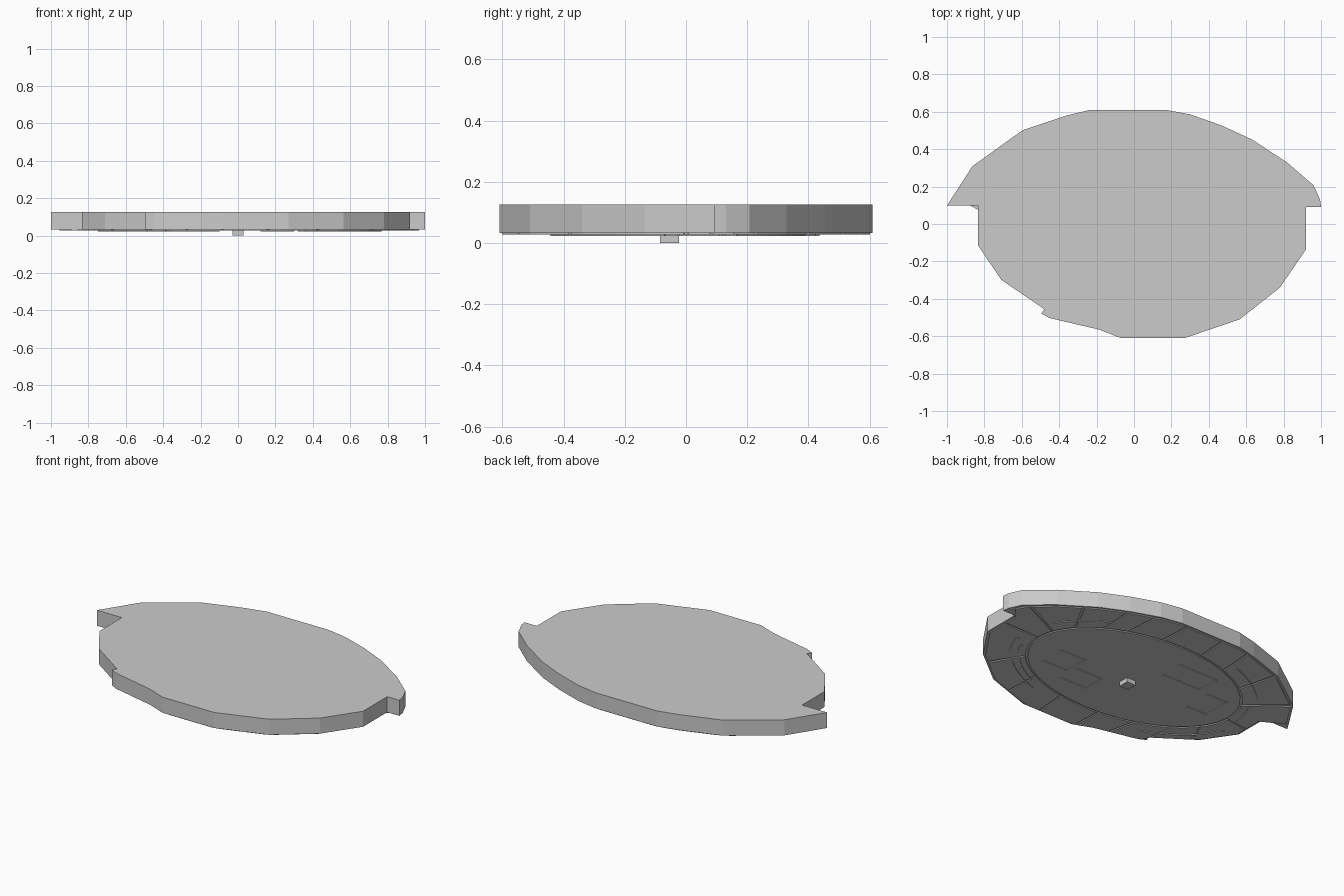
import bpy, bmesh, math
from mathutils import Vector
from mathutils.geometry import intersect_line_line_2d

if "Cube" in bpy.data.objects:
    bpy.data.objects.remove(bpy.data.objects["Cube"])

BOTTOM, SLAB_Z, TOP = 0.027, 0.033, 0.126

OUTLINE = [(-.07, -.61), (.27, -.61), (.565, -.51), (.78, -.34), (.92, -.135),
           (.92, .092), (1, .092), (.995, .13), (.96, .207), (.82, .328),
           (.63, .452), (.47, .526), (.30, .586), (.17, .61), (-.235, .61),
           (-.36, .58), (-.595, .502), (-.865, .308), (-1, .098), (-.835, .098),
           (-.835, -.113), (-.71, -.298), (-.48, -.455), (-.495, -.48),
           (-.45, -.503), (-.185, -.565)]


def add_prism(bm, pts, z0, z1):
    """Extrude a flat outline between two heights."""
    face = bm.faces.new([bm.verts.new((x, y, z0)) for x, y in pts])
    ext = bmesh.ops.extrude_face_region(bm, geom=[face])["geom"]
    verts = [g for g in ext if isinstance(g, bmesh.types.BMVert)]
    bmesh.ops.translate(bm, verts=verts, vec=(0, 0, z1 - z0))


def finish(name, bm):
    bmesh.ops.recalc_face_normals(bm, faces=bm.faces)
    mesh = bpy.data.meshes.new(name)
    bm.to_mesh(mesh)
    bm.free()
    obj = bpy.data.objects.new(name, mesh)
    bpy.context.collection.objects.link(obj)


def make(name, outlines, z0, z1):
    bm = bmesh.new()
    for pts in outlines:
        add_prism(bm, pts, z0, z1)
    finish(name, bm)


def rim(deg):
    """Nearest outline point in a direction, pulled in a little."""
    d = Vector((math.cos(math.radians(deg)), math.sin(math.radians(deg)))) * 2
    hits = [intersect_line_line_2d(Vector((0, 0)), d, Vector(a), Vector(b))
            for a, b in zip(OUTLINE, OUTLINE[1:] + OUTLINE[:1])]
    return min((h for h in hits if h), key=lambda h: h.length) * 0.985


def oval(deg, rx, ry):
    return Vector((rx * math.cos(math.radians(deg)), ry * math.sin(math.radians(deg))))


def band(a0, a1, inner, outer, step=6):
    n = max(2, round((a1 - a0) / step))
    angles = [a0 + (a1 - a0) * i / n for i in range(n + 1)]
    return [inner(a) for a in angles] + [outer(a) for a in reversed(angles)]


def rect(x0, y0, x1, y1):
    return [(x0, y0), (x1, y0), (x1, y1), (x0, y1)]


# main slab with the side wings
make("hull_slab", [OUTLINE], SLAB_Z, TOP)

# underside: outer ring of panels separated by narrow grooves
cuts = [0, 14, 30, 47, 60, 78, 101, 118, 139, 160, 183, 205, 222, 243, 262, 285, 308, 332, 360]
make("outer_panels",
     [band(a + .5, b - .5, lambda t: oval(t, .68, .42), rim, 4)
      for a, b in zip(cuts, cuts[1:])], BOTTOM, SLAB_Z)

# underside: inner oval panel
make("inner_panel", [[oval(t, .668, .41) for t in range(0, 360, 10)]], BOTTOM, SLAB_Z)

# underside: curved ribs on both sides
arcs = [(-62, -8, .76), (-55, -15, .71), (20, 52, .75), (118, 150, .75),
        (195, 240, .76), (160, 180, .72)]
make("curved_ribs",
     [band(a, b, lambda t: oval(t, r, r * .64), lambda t: oval(t, r + .014, r * .64 + .014))
      for a, b, r in arcs], BOTTOM - .004, BOTTOM + .001)

# underside: straight ribs framing the inner fittings
bars = []
for x0, y0, x1, y1 in [(.12, -.26, .30, -.12), (.32, -.18, .50, -.02),
                       (-.36, .12, -.10, .27), (-.56, -.06, -.42, .12)]:
    w = .01
    bars += [rect(x0, y0, x1, y0 + w), rect(x0, y1 - w, x1, y1),
             rect(x0, y0 + w, x0 + w, y1 - w)]
make("straight_ribs", bars, BOTTOM - .004, BOTTOM + .001)

# small block under the centre
make("centre_block", [rect(-.03, -.085, .03, -.023)], 0, BOTTOM + .002)
